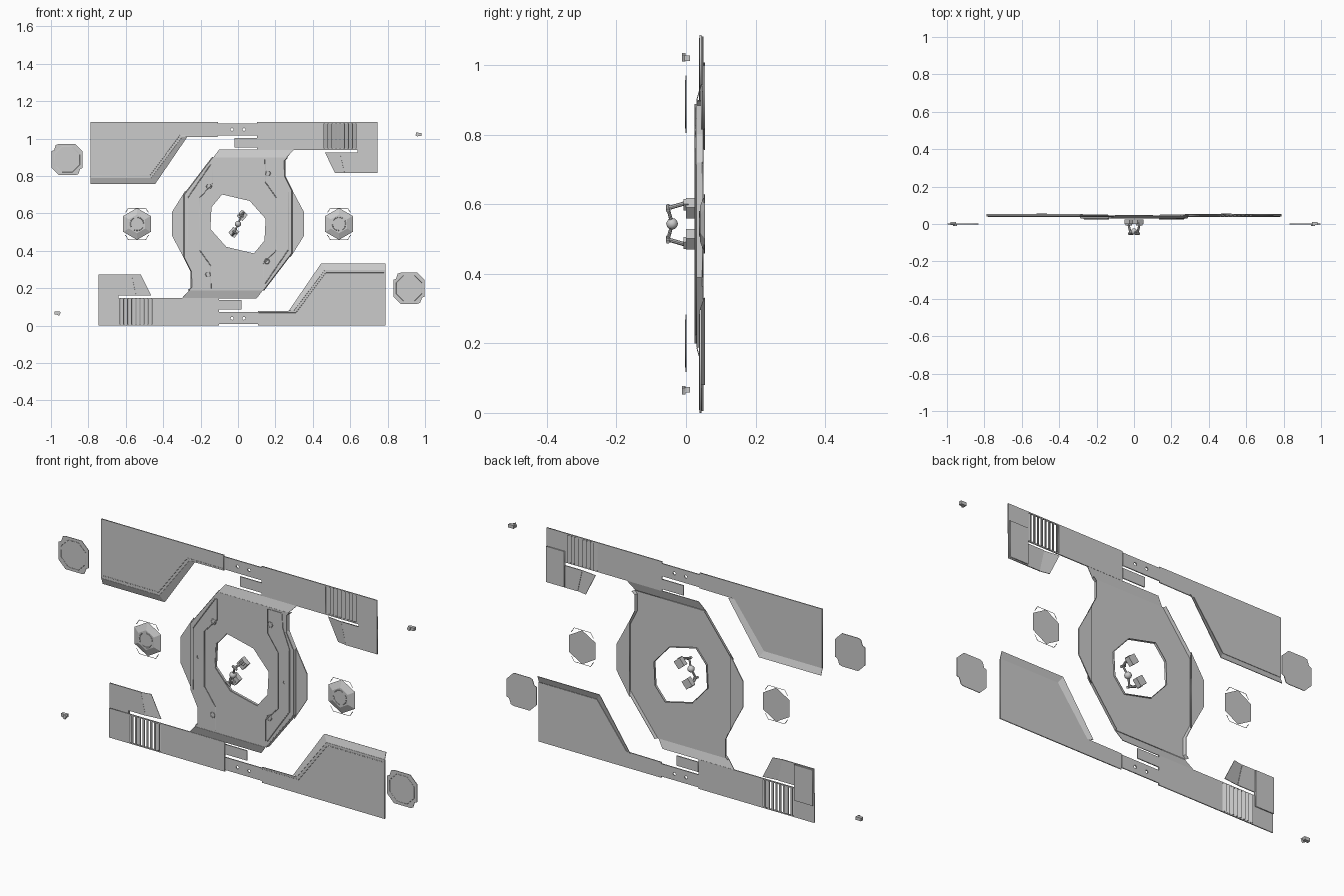
import bpy, bmesh, math
from mathutils import Matrix, Vector

old = bpy.data.objects.get("Cube")
if old:
    bpy.data.objects.remove(old, do_unlink=True)

grey = bpy.data.materials.new("plain_grey")
grey.use_nodes = True
tone = (0.6, 0.6, 0.6, 1)
grey.diffuse_color = tone
grey.node_tree.nodes["Principled BSDF"].inputs["Base Color"].default_value = tone

MID = Matrix.Translation((0, 0, 0.544))      # centre of the layout
TURN = MID @ Matrix.Rotation(math.pi, 4, 'Y')  # half-turned partner
SHEET = 0.005


def place(name, mesh, twin=True):
    """Link a mesh, with its half-turned partner when asked."""
    mesh.materials.clear()
    mesh.materials.append(grey)
    made = []
    for matrix, ending in ((MID, "_upper"), (TURN, "_lower"))[:2 if twin else 1]:
        obj = bpy.data.objects.new(name + (ending if twin else ""), mesh)
        obj.matrix_world = matrix
        bpy.context.collection.objects.link(obj)
        made.append(obj)
    return made


def from_curve(name, curve, matrix, twin):
    temp = bpy.data.objects.new("temporary_curve", curve)
    bpy.context.collection.objects.link(temp)
    graph = bpy.context.evaluated_depsgraph_get()
    mesh = bpy.data.meshes.new_from_object(temp.evaluated_get(graph))
    bpy.data.objects.remove(temp, do_unlink=True)
    mesh.transform(matrix)
    return place(name, mesh, twin)


def add_spline(curve, points, closed):
    spline = curve.splines.new('POLY')
    spline.points.add(len(points) - 1)
    for target, p in zip(spline.points, points):
        target.co = (p[0], p[1], 0, 1)
    spline.use_cyclic_u = closed


def plate(name, outline, y, holes=(), thick=SHEET, twin=True):
    """Flat plate facing front, with cut-outs."""
    curve = bpy.data.curves.new(name, 'CURVE')
    curve.dimensions = '2D'
    curve.fill_mode = 'BOTH'
    curve.extrude = thick / 2
    for loop in (outline, *holes):
        add_spline(curve, loop, True)
    upright = Matrix.Translation((0, y, 0)) @ Matrix.Rotation(math.pi / 2, 4, 'X')
    return from_curve(name, curve, upright, twin)


def wire(name, path, y, closed=False, width=0.002, twin=True):
    """Thin raised line lying on a plate."""
    curve = bpy.data.curves.new(name, 'CURVE')
    curve.dimensions = '3D'
    curve.bevel_depth = width
    curve.bevel_resolution = 0
    add_spline(curve, path, closed)
    upright = Matrix.Translation((0, y, 0)) @ Matrix.Rotation(math.pi / 2, 4, 'X')
    return from_curve(name, curve, upright, twin)


def fold(name, edge_a, y_a, edge_b, y_b, twin=True):
    """Bent strip of sheet between two edges."""
    bm = bmesh.new()
    a = [bm.verts.new((x, y_a, z)) for x, z in edge_a]
    b = [bm.verts.new((x, y_b, z)) for x, z in edge_b]
    for i in range(len(a) - 1):
        bm.faces.new((a[i], a[i + 1], b[i + 1], b[i]))
    bmesh.ops.recalc_face_normals(bm, faces=bm.faces)
    mesh = bpy.data.meshes.new(name)
    bm.to_mesh(mesh)
    bm.free()
    for obj in place(name, mesh, twin):
        obj.modifiers.new("sheet", 'SOLIDIFY').thickness = SHEET / 2


def solid(name, build, matrix, twin=True, **options):
    bm = bmesh.new()
    build(bm, matrix=matrix, **options)
    mesh = bpy.data.meshes.new(name)
    bm.to_mesh(mesh)
    bm.free()
    return place(name, mesh, twin)


def ring(x, z, radius, sides, start=0.0):
    steps = [start + math.tau * i / sides for i in range(sides)]
    return [(x + radius * math.cos(t), z + radius * math.sin(t)) for t in steps]


def box(x0, x1, z0, z1):
    return [(x0, z0), (x1, z0), (x1, z1), (x0, z1)]


def block(name, centre, size, tilt=0.0, axis='Y', twin=True):
    spin = Matrix.Rotation(tilt, 4, axis) @ Matrix.Diagonal((*size, 1))
    return solid(name, bmesh.ops.create_cube, Matrix.Translation(centre) @ spin, twin, size=1)


def rod(name, start, end, radius):
    start, end = Vector(start), Vector(end)
    along = (end - start).to_track_quat('Z', 'Y').to_matrix().to_4x4()
    solid(name, bmesh.ops.create_cone, Matrix.Translation((start + end) / 2) @ along,
          cap_ends=True, segments=8, radius1=radius, radius2=radius, depth=(end - start).length)


def opposite(points):
    return points + [(-x, -z) for x, z in points]


# Long corner panel with its folded lip
TOP = 0.544
inner = [(-0.3, 0.464), (-0.465, 0.246), (-0.789, 0.246)]
outer = [(-0.273, 0.464), (-0.444, 0.213), (-0.789, 0.213)]
plate("corner_panel", [(-0.789, TOP), (-0.107, TOP), (-0.107, 0.466)] + inner, 0.042)
fold("corner_panel_lip", inner, 0.042, outer, 0.054)
wire("corner_panel_seam", [(-0.78, 0.26), (-0.47, 0.26), (-0.31, 0.474), (-0.11, 0.474)], 0.04)
wire("corner_panel_edge", [(-0.782, 0.26), (-0.782, 0.535)], 0.04)

# Joining plate with screw holes and seams
plate("joining_plate", box(-0.107, 0.102, 0.472, 0.536), 0.044,
      [ring(x, 0.505, 0.008, 8) for x in (-0.032, 0.032)])
for x in (-0.075, 0, 0.075):
    wire("joining_seam", [(x, 0.474), (x, 0.534)], 0.042, width=0.0015)

# Bar with a louvred window
plate("bar", box(0.102, 0.745, 0.396, TOP), 0.042, [box(0.46, 0.63, 0.402, 0.538)])
plate("bar_tab", box(-0.02, 0.102, 0.408, 0.458), 0.046)
for i in range(8):
    block("louvre", (0.471 + 0.0212 * i, 0.044, 0.47), (0.019, 0.003, 0.138), 0.5, 'Z')

# Corner flap, bent back past its crease
plate("corner_flap", [(0.57, 0.271), (0.745, 0.271), (0.745, 0.396), (0.64, 0.396),
                      (0.64, 0.382), (0.545, 0.382)], 0.045)
fold("bent_flap", [(0.57, 0.271), (0.545, 0.382)], 0.045, [(0.52, 0.271), (0.465, 0.382)], 0.055)
plate("flap_backing", box(0.64, 0.742, 0.275, 0.455), 0.052)

# Central body with its opening
side = [(0.26, 0.355), (0.245, 0.341), (0.245, 0.256), (0.285, 0.176),
        (0.285, -0.154), (0.132, -0.355)]
opening = opposite([(-0.086, 0.16), (0.064, 0.125), (0.15, 0.028), (0.144, -0.09)])
plate("central_body", opposite(side), 0.033, [opening], 0.006, twin=False)
fold("body_end_bevel", [(-0.132, 0.355), (0.26, 0.355)], 0.032, [(-0.1, 0.397), (0.3, 0.397)], 0.044)
fold("body_skirt", side, 0.032, [(x + 0.006, z) for x, z in side], 0.05)
fold("opening_wall", opening + opening[:1], 0.032, opening + opening[:1], 0.044, twin=False)

# Raised side bands, trim lines and ports on the body
band = [(-0.135, 0.32), (-0.135, 0.215), (-0.205, 0.14),
        (-0.205, -0.14), (-0.145, -0.225), (-0.145, -0.345)]
rim = [(-0.225, -0.345), (-0.23, -0.27), (-0.268, -0.17), (-0.268, 0.14), (-0.145, 0.32)]
plate("side_band", band + rim, 0.029, [ring(-0.24, 0, 0.008, 8)], 0.004)
wire("band_trim", band, 0.027)
wire("rim_trim", rim[2:], 0.027)
for x, z in ((-0.155, 0.2), (-0.16, -0.27)):
    wire("band_clip", ring(x, z, 0.014, 6), 0.027, closed=True)

# Side wings behind the body
plate("side_wing", [(-0.28, 0.18), (-0.352, 0.065), (-0.352, -0.065), (-0.28, -0.2)], 0.048)

# Six-sided caps with stepped fronts and edge brackets
CAP = -0.54
lay = Matrix.Translation((CAP, 0.047, 0)) @ Matrix.Rotation(math.pi / 2, 4, 'X')
solid("cap", bmesh.ops.create_cone, lay, cap_ends=True, segments=6,
      radius1=0.085, radius2=0.05, depth=0.014)
for k in range(3):
    arc = ring(CAP, 0, 0.036, 12, k * math.tau / 3)[:4]
    wire("cap_arc", arc, 0.039)
for flip in (1, -1):
    wire("cap_bracket", [(CAP + x, flip * z) for x, z in
                         ((-0.062, 0.06), (-0.046, 0.085), (0.046, 0.085), (0.062, 0.06))],
         0.052, width=0.0015)

# Outlying badge plates with blank faces
BX, BZ = -0.914, 0.344
badge = [(0.083, 0.045), (0.083, -0.045), (0.07, -0.05), (0.06, -0.078), (0.045, -0.083),
         (-0.045, -0.083), (-0.083, -0.045), (-0.083, 0.045), (-0.07, 0.05),
         (-0.06, 0.078), (-0.045, 0.083), (0.045, 0.083)]
plate("badge_plate", [(BX + x, BZ + z) for x, z in badge], 0, thick=0.003)
wire("badge_border", ring(BX, BZ, 0.074, 8, math.pi / 8), -0.002, closed=True, width=0.001)

# Tiny outlying fasteners
block("fastener_body", (0.967, 0.003, 0.477), (0.03, 0.016, 0.016))
block("fastener_head", (0.958, -0.007, 0.479), (0.014, 0.01, 0.02), 0.4)

# Central pair of linked arms and the ball they hold
block("arm_base", (0.022, 0.012, 0.045), (0.042, 0.025, 0.042), 0.7)
block("arm_mount", (0.028, 0.0, 0.055), (0.024, 0.014, 0.024), 0.7)
elbow = (0.018, -0.052, 0.045)
rod("upper_link", (0.03, 0.0, 0.06), elbow, 0.006)
rod("elbow_pin", (0.006, -0.052, 0.052), (0.03, -0.052, 0.038), 0.006)
rod("lower_link", elbow, (0.004, -0.042, 0.008), 0.005)
ball = solid("ball", bmesh.ops.create_icosphere, Matrix.Translation((0, -0.04, 0)),
             twin=False, subdivisions=2, radius=0.017)
ball[0].data.shade_smooth()
